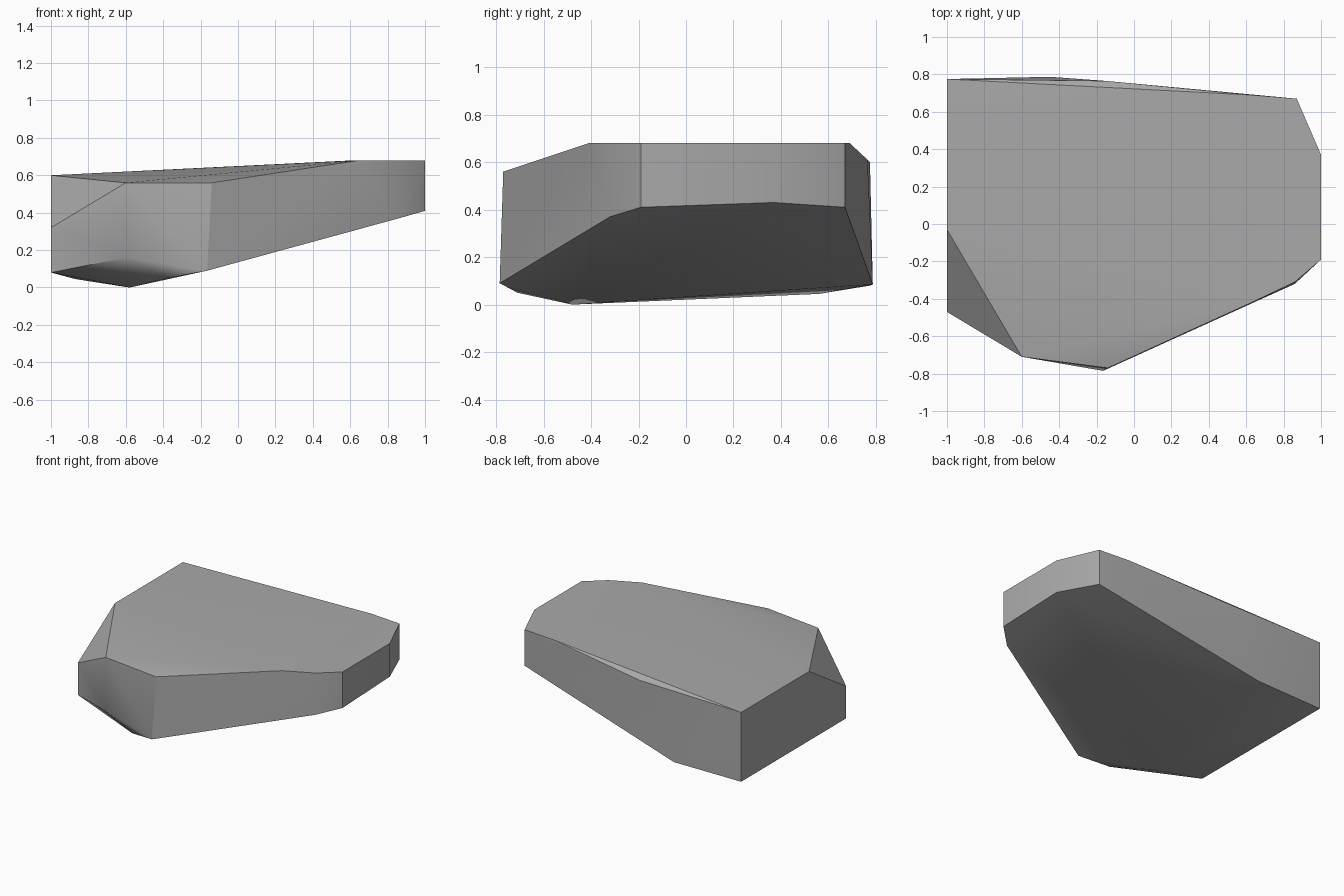
import bpy
import bmesh
import math

cube = bpy.data.objects.get("Cube")
if cube:
    bpy.data.objects.remove(cube)

# Stone colour
stone = bpy.data.materials.new("stone grey")
stone.use_nodes = True
grey = (0.4, 0.4, 0.4, 1)
stone.diffuse_color = grey
stone.node_tree.nodes["Principled BSDF"].inputs["Base Color"].default_value = grey

# Rim of the sloping top, anticlockwise from the back corner
top_rim = [(-1, .775, .6), (-1, -.03, .6), (-.6, -.71, .56), (-.14, -.77, .56),
           (.65, -.41, .68), (.86, -.31, .68), (1, -.19, .68), (1, .37, .68),
           (.87, .67, .68), (.62, .69, .68), (-.15, .765, .61)]

# Chipped front corner and lower edge of the sides
lower_rim = [(-1, -.47, .32), (-1, -.47, .08), (-.6, -.71, .16), (-.165, -.785, .09),
             (.86, -.32, .37), (1, -.19, .41), (1, .37, .43), (.87, .67, .41),
             (-.45, .787, .085), (-1, .775, .08)]

# Shallow keel underneath
keel = [(-.38, -.71, .05), (-.58, -.48, 0), (-.87, .56, .045)]

# Boulder: one convex faceted skin over all the corners
bm = bmesh.new()
for corner in top_rim + lower_rim + keel:
    bm.verts.new(corner)
bmesh.ops.convex_hull(bm, input=bm.verts)
bmesh.ops.dissolve_limit(bm, angle_limit=math.radians(1), verts=bm.verts, edges=bm.edges)
bmesh.ops.recalc_face_normals(bm, faces=bm.faces)
mesh = bpy.data.meshes.new("boulder")
bm.to_mesh(mesh)
bm.free()
mesh.materials.append(stone)

boulder = bpy.data.objects.new("boulder", mesh)
bpy.context.collection.objects.link(boulder)
bpy.ops.object.select_all(action="DESELECT")
boulder.select_set(True)
bpy.context.view_layer.objects.active = boulder
bpy.ops.object.shade_smooth_by_angle(angle=math.radians(30))
